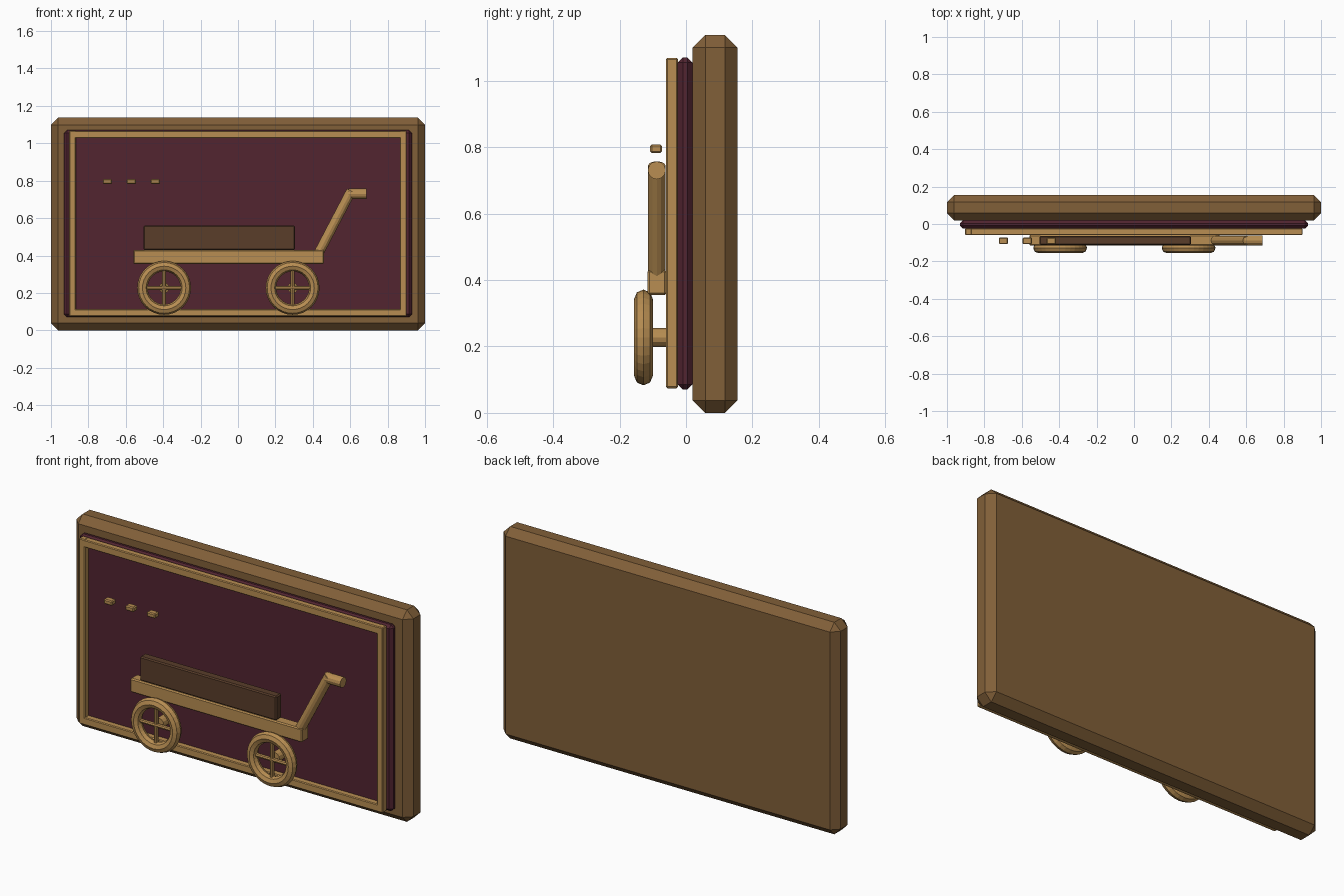
import bpy
from mathutils import Vector

cube = bpy.data.objects.get("Cube")
if cube:
    bpy.data.objects.remove(cube, do_unlink=True)


def material(name, rgb):
    m = bpy.data.materials.new(name)
    m.use_nodes = True
    m.diffuse_color = (*rgb, 1)
    m.node_tree.nodes["Principled BSDF"].inputs["Base Color"].default_value = (*rgb, 1)
    return m


GOLD = material("antique gold", (0.48, 0.27, 0.085))
WOOD = material("mid brown wood", (0.22, 0.115, 0.04))
PANEL = material("dark burgundy", (0.084, 0.018, 0.03))
DARK = material("dark brown wood", (0.1, 0.047, 0.023))


def finish(name, mat, bevel=0):
    ob = bpy.context.object
    ob.name = name
    ob.data.materials.append(mat)
    if bevel:
        mod = ob.modifiers.new("chamfer", 'BEVEL')
        mod.width = bevel
        mod.segments = 1
    return ob


def box(name, mat, x, y, z, bevel):
    """Chamfered box from (min, max) ranges."""
    bpy.ops.mesh.primitive_cube_add(size=1, location=[sum(r) / 2 for r in (x, y, z)])
    bpy.context.object.scale = [r[1] - r[0] for r in (x, y, z)]
    bpy.ops.object.transform_apply(location=False, rotation=False, scale=True)
    return finish(name, mat, bevel)


def rod(name, mat, a, b, radius, sides=12):
    """Cylinder between two points."""
    a, b = Vector(a), Vector(b)
    bpy.ops.mesh.primitive_cylinder_add(
        vertices=sides, radius=radius, depth=(b - a).length, location=(a + b) / 2,
        rotation=(b - a).to_track_quat('Z', 'Y').to_euler())
    return finish(name, mat)


# Backing board and coloured panel
box("backing_board", WOOD, (-1, 1), (0.02, 0.155), (0, 1.137), 0.038)
box("panel", PANEL, (-0.93, 0.93), (-0.025, 0.02), (0.07, 1.07), 0.016)

# Raised frame
FRAME_Y = (-0.06, -0.024)
for side, x in (("right", -0.885), ("left", 0.883)):
    box(side + "_frame_rail", GOLD, (x - 0.018, x + 0.018), FRAME_Y, (0.075, 1.068), 0.004)
for side, z in (("bottom", 0.094), ("top", 1.047)):
    box(side + "_frame_rail", GOLD, (-0.9, 0.9), FRAME_Y, (z - 0.02, z + 0.02), 0.004)

# Cart bed and its load
box("cart_bed", GOLD, (-0.56, 0.46), (-0.116, -0.058), (0.355, 0.43), 0.006)
box("cart_load", DARK, (-0.505, 0.305), (-0.112, -0.064), (0.43, 0.56), 0.006)

# Slanted handle and grip
CART_Y = -0.088
rod("handle_shaft", GOLD, (0.435, CART_Y, 0.42), (0.605, CART_Y, 0.745), 0.026)
rod("handle_grip", GOLD, (0.59, CART_Y, 0.73), (0.686, CART_Y, 0.73), 0.027)

# Wheels: rim, crossed spokes, hub and axle
WHEEL_Y, WHEEL_Z = -0.128, 0.227
for end, x in (("rear", -0.395), ("front", 0.292)):
    bpy.ops.mesh.primitive_torus_add(
        major_radius=0.116, minor_radius=0.028, major_segments=32, minor_segments=8,
        location=(x, WHEEL_Y, WHEEL_Z), rotation=(1.5708, 0, 0))
    finish(end + "_wheel_rim", GOLD)
    for name, d in (("_flat_spoke", Vector((0.1, 0, 0))), ("_upright_spoke", Vector((0, 0, 0.1)))):
        c = Vector((x, WHEEL_Y, WHEEL_Z))
        rod(end + name, GOLD, c - d, c + d, 0.011, 8)
    rod(end + "_axle", GOLD, (x, -0.105, WHEEL_Z), (x, -0.024, WHEEL_Z), 0.028)

# Row of small studs
for i in range(3):
    x = -0.698 + 0.128 * i
    box("stud_%d" % (i + 1), GOLD, (x - 0.025, x + 0.025), (-0.108, -0.072), (0.782, 0.808), 0.005)
